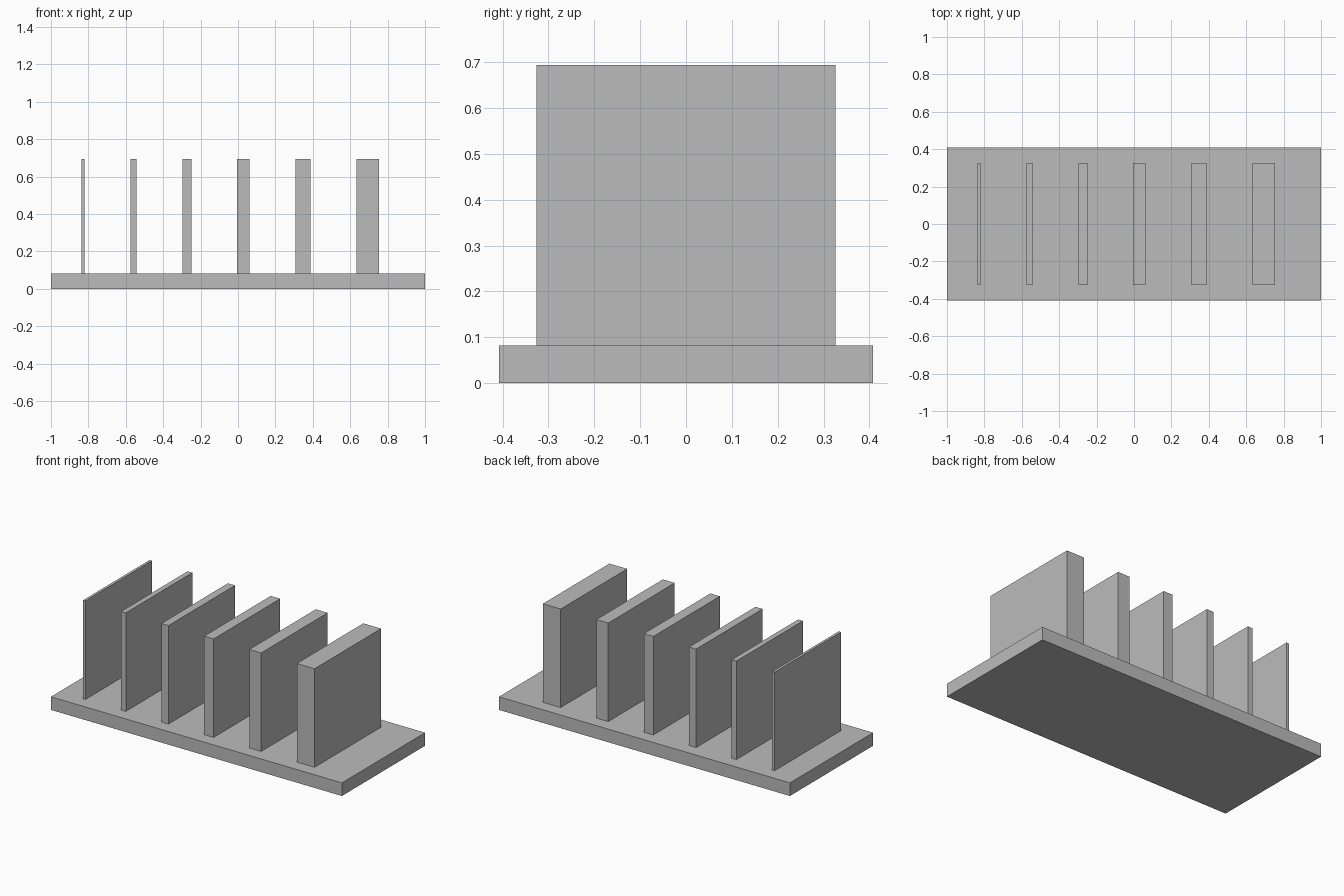
import bpy

cube = bpy.data.objects.get("Cube")
if cube:
    bpy.data.objects.remove(cube, do_unlink=True)

# One plain grey for every part
grey = bpy.data.materials.new("plain grey")
grey.use_nodes = True
colour = (0.5, 0.5, 0.5, 1)
grey.diffuse_color = colour
grey.node_tree.nodes["Principled BSDF"].inputs["Base Color"].default_value = colour

UNIT = 2 / 122.5      # the plate is 122.5 units long
BASE_HEIGHT = 5
FIN_HEIGHT = 37.5
GAP = 15


def box(name, x_start, width, depth, bottom, height):
    """Box measured in units, with x counted from the plate's right end."""
    bpy.ops.mesh.primitive_cube_add(size=1)
    ob = bpy.context.object
    ob.name = name
    ob.dimensions = (width * UNIT, depth * UNIT, height * UNIT)
    ob.location = ((x_start + width / 2) * UNIT - 1, 0, (bottom + height / 2) * UNIT)
    bpy.ops.object.transform_apply(location=False, rotation=False, scale=True)
    ob.data.materials.append(grey)
    return ob


# Base plate
box("base_plate", 0, 122.5, 50, 0, BASE_HEIGHT)

# Upright fins, growing thicker along the plate with equal gaps
x = 10
for number, thickness in enumerate((1, 2, 3, 4, 5, 7.5), start=1):
    box(f"fin_{number}", x, thickness, 40, BASE_HEIGHT, FIN_HEIGHT)
    x += thickness + GAP
